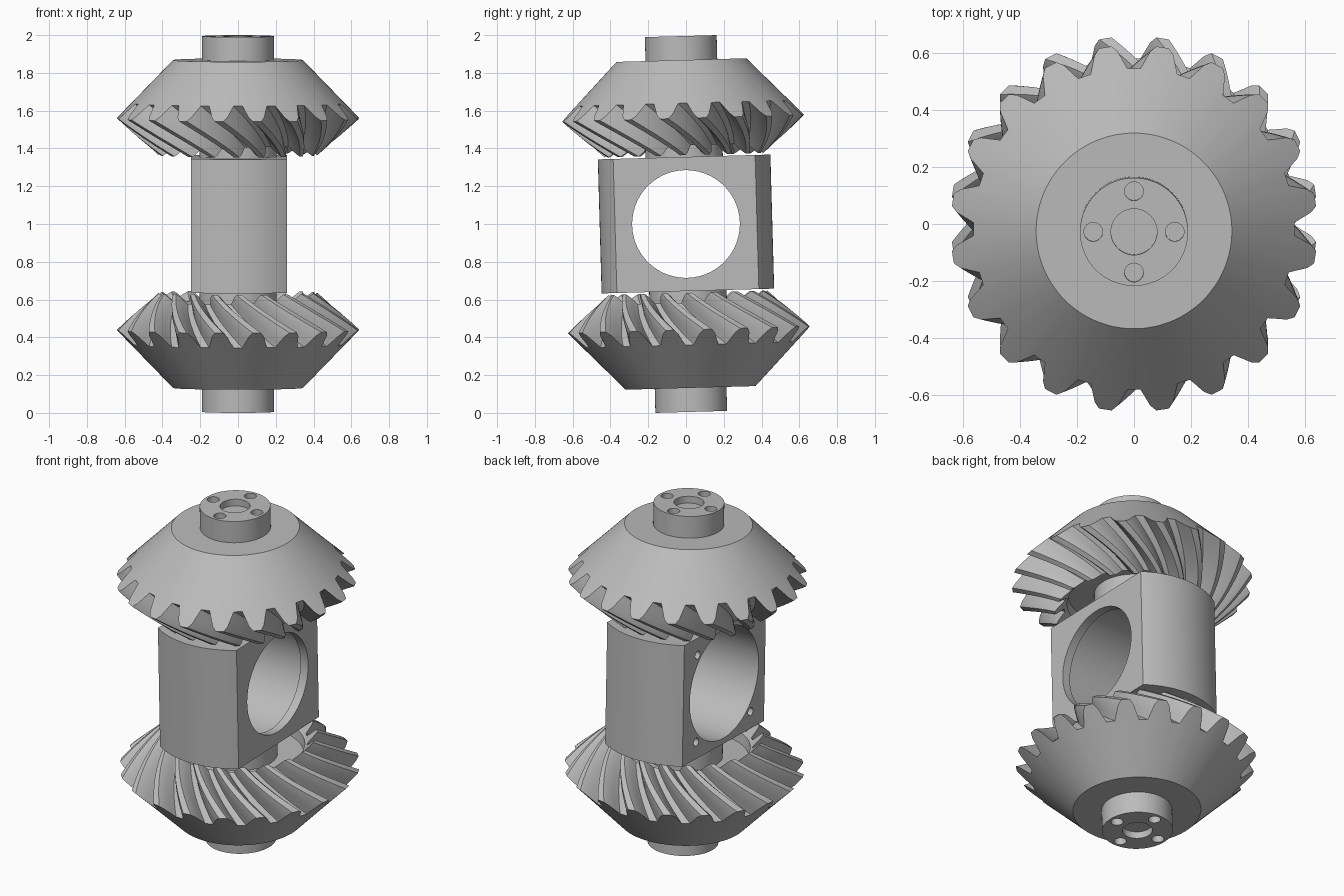
import bpy, bmesh
from math import sin, cos, pi, radians, asin
from mathutils import Matrix

if "Cube" in bpy.data.objects:
    bpy.data.objects.remove(bpy.data.objects["Cube"])

STEEL = bpy.data.materials.new("grey_steel")
STEEL.use_nodes = True
GREY = (0.5, 0.5, 0.5, 1)
STEEL.diffuse_color = GREY
STEEL.node_tree.nodes["Principled BSDF"].inputs["Base Color"].default_value = GREY

# Parts are built around the shared gear apex, then tilted slightly as a whole
PLACE = Matrix.Translation((0, 0, 1)) @ Matrix.Rotation(0.028, 4, "X")
FLIP = Matrix.Rotation(pi, 4, "X")
TEETH = 20
PITCH = 2 * pi / TEETH


def finish(bm, name):
    bmesh.ops.recalc_face_normals(bm, faces=bm.faces)
    mesh = bpy.data.meshes.new(name)
    bm.to_mesh(mesh)
    bm.free()
    mesh.materials.append(STEEL)
    ob = bpy.data.objects.new(name, mesh)
    bpy.context.collection.objects.link(ob)
    return ob


def loft(rings, name):
    """Join closed rings of points into a capped solid."""
    bm = bmesh.new()
    loops = [[bm.verts.new(p) for p in ring] for ring in rings]
    n = len(loops[0])
    for a, b in zip(loops, loops[1:]):
        for i in range(n):
            j = (i + 1) % n
            bm.faces.new((a[i], a[j], b[j], b[i]))
    bm.faces.new(loops[0])
    bm.faces.new(loops[-1])
    return finish(bm, name)


def cylinder(name, r, a, b, x=0, y=0, axis="Z", seg=64):
    """Cylinder from a to b along an axis, offset by x, y before turning."""
    ring = [(x + r * cos(2 * pi * i / seg), y + r * sin(2 * pi * i / seg)) for i in range(seg)]
    ob = loft([[(u, v, z) for u, v in ring] for z in (a, b)], name)
    if axis == "X":
        ob.data.transform(Matrix.Rotation(pi / 2, 4, "Y"))
    return ob


def cut(ob, cutters):
    for c in cutters:
        c.hide_render = True
        mod = ob.modifiers.new("cut", "BOOLEAN")
        mod.object = c
        mod.solver = "EXACT"
    bpy.context.view_layer.update()
    deps = bpy.context.evaluated_depsgraph_get()
    mesh = bpy.data.meshes.new_from_object(ob.evaluated_get(deps))
    ob.modifiers.clear()
    ob.data = mesh
    for c in cutters:
        bpy.data.objects.remove(c)


# Tooth outline: (fraction of pitch, height from root to tip)
half = [(-0.37, 0), (-0.29, 0.35), (-0.21, 0.75), (-0.11, 1)]
outline = half + [(-u, h) for u, h in reversed(half)]
tooth_points = [((k + 0.5 + u) * PITCH - pi / 2, h) for k in range(TEETH) for u, h in outline]


def plain_ring(r, z, turn=0):
    return [(r * cos(a + turn), r * sin(a + turn), z) for a, h in tooth_points]


def tooth_ring(t, spiral=radians(26), small=0.651):
    s = 1 + (small - 1) * t
    ring = []
    for a, h in tooth_points:
        r, z = s * (0.565 + 0.08 * h), s * (0.64 - 0.08 * h)
        a += spiral * (0.8 * t + 0.2 * t * t)
        ring.append((r * cos(a), r * sin(a), z))
    return ring


def build_gear(name):
    turn = radians(26)
    rings = [plain_ring(0.344, 0.868), plain_ring(0.545, 0.661)]
    rings += [tooth_ring(i / 10) for i in range(11)]
    rings += [plain_ring(0.352, 0.432, turn), plain_ring(0.345, 0.49, turn)]
    return loft(rings, name)


def build_hub(name):
    hub = cylinder(name, 0.19, 0.85, 0.995)
    holes = [cylinder("hole", 0.081, 0.955, 1.1, seg=48)]
    for k in range(4):
        a = k * pi / 2
        holes.append(cylinder("hole", 0.033, 0.955, 1.1, 0.143 * cos(a), 0.143 * sin(a), seg=32))
    cut(hub, holes)
    return hub


parts = []

# Matching gear, hub and collar at each end
for side, turn in (("upper", Matrix()), ("lower", FLIP)):
    group = [build_gear(side + "_spiral_bevel_gear"),
             build_hub(side + "_hub"),
             cylinder(side + "_collar", 0.205, 0.34, 0.52)]
    for ob in group:
        ob.data.transform(turn)
    parts += group

# Centre block: round ends and two flat sides
R, X0, X1 = 0.457, -0.25, 0.26
section = []
for start, end in ((asin(X0 / R), asin(X1 / R)), (pi - asin(X1 / R), pi - asin(X0 / R))):
    for i in range(25):
        a = start + (end - start) * i / 24
        section.append((R * sin(a), -R * cos(a)))
block = loft([[(x, y, z) for x, y in section] for z in (-0.355, 0.355)], "centre_block")

# Bearing bore with a retaining lip, and screw holes on one face
cutters = [cylinder("bore", 0.285, -1, 1, axis="X", seg=96),
           cylinder("bore", 0.322, -1, X1 - 0.05, axis="X", seg=96)]
for u in (-0.255, 0.255):
    for v in (-0.255, 0.255):
        cutters.append(cylinder("hole", 0.023, X0 - 0.1, X0 + 0.1, u, v, axis="X", seg=24))
cut(block, cutters)
parts.append(block)

for ob in parts:
    ob.matrix_world = PLACE
    bpy.ops.object.select_all(action="DESELECT")
    ob.select_set(True)
    bpy.context.view_layer.objects.active = ob
    bpy.ops.object.shade_smooth_by_angle(angle=radians(28))
